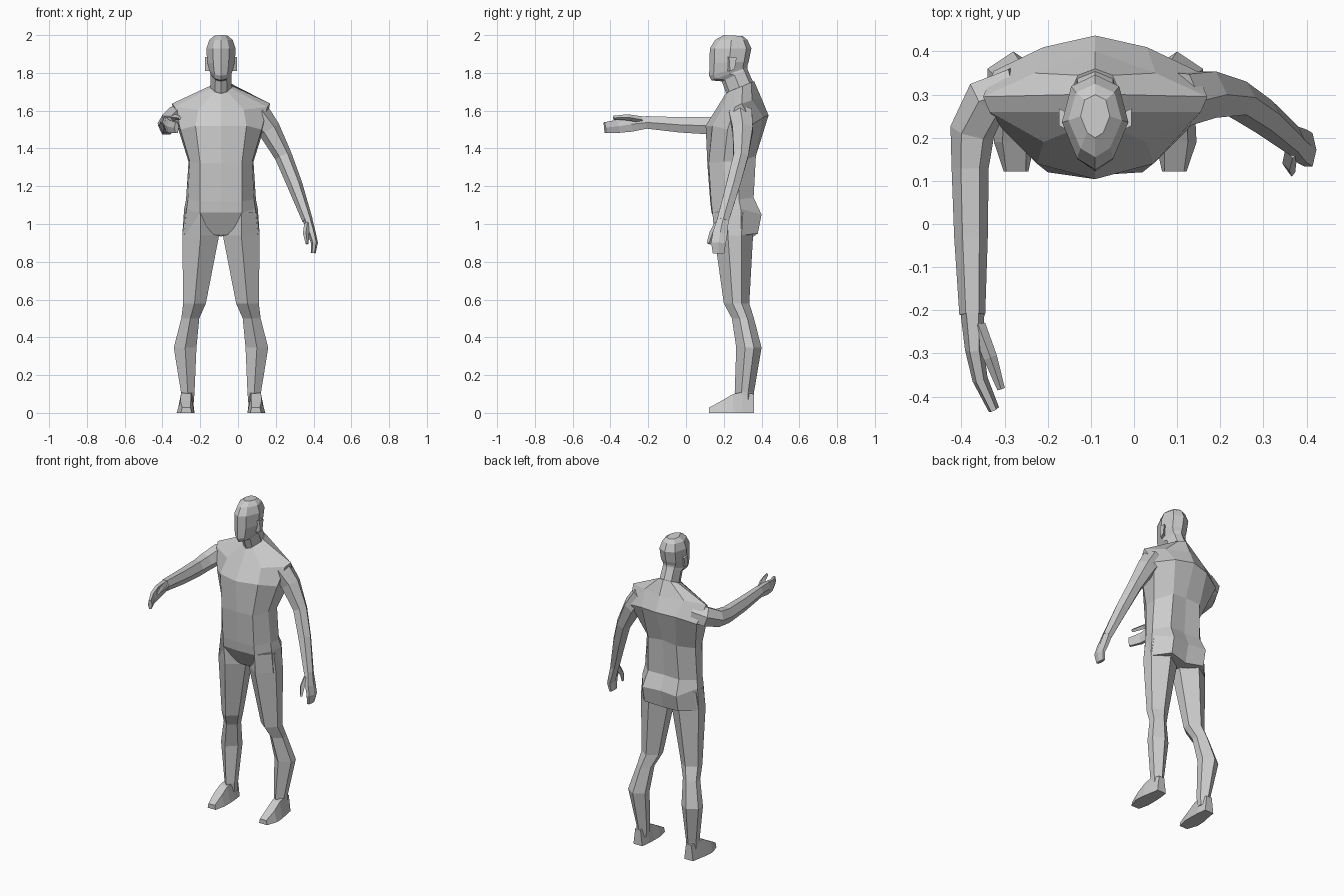
import bpy, bmesh
from math import sin, cos, pi
from mathutils import Vector

CX = -0.09  # body centreline


def loft(name, rings):
    """Skin a list of equal-length rings and cap both ends."""
    bm = bmesh.new()
    vs = [[bm.verts.new(p) for p in r] for r in rings]
    n = len(rings[0])
    for a, b in zip(vs, vs[1:]):
        for i in range(n):
            j = (i + 1) % n
            bm.faces.new((a[i], a[j], b[j], b[i]))
    bm.faces.new(vs[0])
    bm.faces.new(vs[-1])
    bmesh.ops.recalc_face_normals(bm, faces=bm.faces)
    me = bpy.data.meshes.new(name)
    bm.to_mesh(me)
    bm.free()
    ob = bpy.data.objects.new(name, me)
    bpy.context.collection.objects.link(ob)
    return ob


def sym_ring(half):
    """Full ring from half a cross-section running front centre to back centre."""
    return [(CX + x, y, z) for x, y, z in half] + [(CX - x, y, z) for x, y, z in half[-2:0:-1]]


def tube(name, stations, side, n=6):
    """Limb along stations (x, y, z, radius along side, radius across)."""
    pts = [Vector(s[:3]) for s in stations]
    rings = []
    for i, s in enumerate(stations):
        t = (pts[min(i + 1, len(pts) - 1)] - pts[max(i - 1, 0)]).normalized()
        u = Vector(side)
        u = (u - t * u.dot(t)).normalized()
        v = t.cross(u)
        rings.append([pts[i] + u * s[3] * cos(2 * pi * k / n) + v * s[4] * sin(2 * pi * k / n)
                      for k in range(n)])
    return loft(name, rings)


# Torso: front centre, front, side front, side back, back, back centre
lower = [
    [(0, .21, .94), (.05, .20, .945), (.195, .21, .94), (.205, .29, .94), (.12, .38, .95), (0, .36, .935)],
    [(0, .135, 1.06), (.11, .14, 1.06), (.182, .21, 1.08), (.195, .29, 1.08), (.12, .40, 1.05), (0, .385, 1.05)],
    [(0, .128, 1.12), (.11, .133, 1.12), (.175, .21, 1.13), (.185, .28, 1.13), (.11, .358, 1.14), (0, .35, 1.14)],
    [(0, .113, 1.32), (.11, .12, 1.32), (.165, .20, 1.33), (.172, .28, 1.33), (.10, .37, 1.36), (0, .365, 1.37)],
]
upper = [
    [(0, .104, 1.52), (.135, .14, 1.52), (.215, .22, 1.50), (.235, .355, 1.53), (.12, .41, 1.565), (0, .437, 1.575)],
    [(0, .157, 1.605), (.12, .19, 1.605), (.245, .26, 1.62), (.26, .295, 1.637), (.14, .35, 1.655), (0, .40, 1.665)],
    [(0, .21, 1.69), (.035, .225, 1.70), (.058, .26, 1.715), (.06, .30, 1.73), (.04, .345, 1.75), (0, .36, 1.757)],
]
loft("torso", [sym_ring(r) for r in lower + upper])


# Head and neck: tilted octagon rings
def head_ring(zf, zb, yf, yb, hw):
    ring = []
    for t, w in ((0, 0), (.12, .55), (.5, 1), (.88, .72), (1, 0)):
        ring.append((w * hw, yf + (yb - yf) * t, zf + (zb - zf) * t))
    return sym_ring(ring)


loft("head", [head_ring(*r) for r in (
    (1.67, 1.74, .22, .36, .058), (1.755, 1.82, .19, .325, .055),
    (1.76, 1.83, .135, .325, .055), (1.785, 1.84, .122, .325, .062),
    (1.85, 1.86, .125, .332, .074), (1.93, 1.93, .126, .346, .077),
    (1.975, 1.975, .155, .325, .062), (2.0, 1.995, .20, .30, .034))])

for s, label in ((1, "left"), (-1, "right")):
    # Ears
    loft(label + "_ear", [[(CX + s * x, y, z) for y, z in
                           ((a, 1.885), (b, 1.88), (b - .01, 1.82), (a + .005, 1.81))]
                          for x, a, b in ((.06, .215, .255), (.084, .228, .268))])

    # Legs: horizontal hexagons, pointed front and back
    rings = []
    for x0, x1, y0, y1, z in ((.03, .19, .14, .37, 1.06), (.01, .205, .15, .355, .94),
                              (.08, .20, .20, .335, .58), (.115, .21, .243, .36, .50),
                              (.13, .25, .266, .40, .345), (.14, .212, .258, .36, .11),
                              (.145, .21, .265, .355, .05)):
        m, d = (x0 + x1) / 2, y1 - y0
        rings.append([(CX + s * x, y, z) for x, y in (
            (m, y0), (x1, y0 + .35 * d), (x1, y0 + .7 * d), (m, y1), (x0, y0 + .7 * d), (x0, y0 + .35 * d))])
    loft(label + "_leg", rings)

    # Feet: tapered sections from heel to toe
    loft(label + "_foot", [[(CX + s * x, y, z) for x, z in
                            ((x0, 0), (x1, 0), (x1 - i, h), (x0 + i, h))]
                           for y, x0, x1, h, i in ((.36, .15, .212, .10, .012), (.30, .142, .222, .11, .012),
                                                   (.25, .14, .232, .10, .02), (.19, .14, .235, .065, .02),
                                                   (.122, .155, .212, .028, .006))])

# Hanging arm
tube("left_arm", [(.10, .29, 1.585, .07, .07), (.165, .30, 1.50, .06, .062), (.24, .29, 1.36, .046, .045),
                  (.30, .25, 1.21, .041, .042), (.368, .195, 1.02, .028, .036)], (1, 0, 0))
tube("left_hand", [(.366, .197, 1.03, .026, .034), (.39, .18, .95, .022, .045),
                   (.405, .172, .90, .018, .045), (.398, .172, .846, .013, .035)], (1, 0, 0))
tube("left_thumb", [(.368, .17, 1.0, .018, .02), (.36, .14, .95, .016, .017),
                    (.366, .12, .895, .008, .011)], (1, 0, 0), 4)

# Arm stretched forward
tube("right_arm", [(-.27, .315, 1.575, .055, .065), (-.34, .29, 1.56, .055, .065), (-.375, .215, 1.53, .052, .055),
                   (-.38, .13, 1.52, .043, .053), (-.378, -.03, 1.525, .039, .047),
                   (-.375, -.21, 1.538, .03, .038)], (1, 0, 0))
tube("right_hand", [(-.375, -.20, 1.538, .028, .036), (-.37, -.29, 1.528, .022, .045),
                    (-.357, -.36, 1.517, .018, .04), (-.325, -.43, 1.51, .013, .033)], (1, 0, 0))
tube("right_thumb", [(-.362, -.235, 1.552, .018, .018), (-.333, -.31, 1.565, .016, .016),
                     (-.308, -.383, 1.562, .009, .011)], (1, 0, 0), 4)
